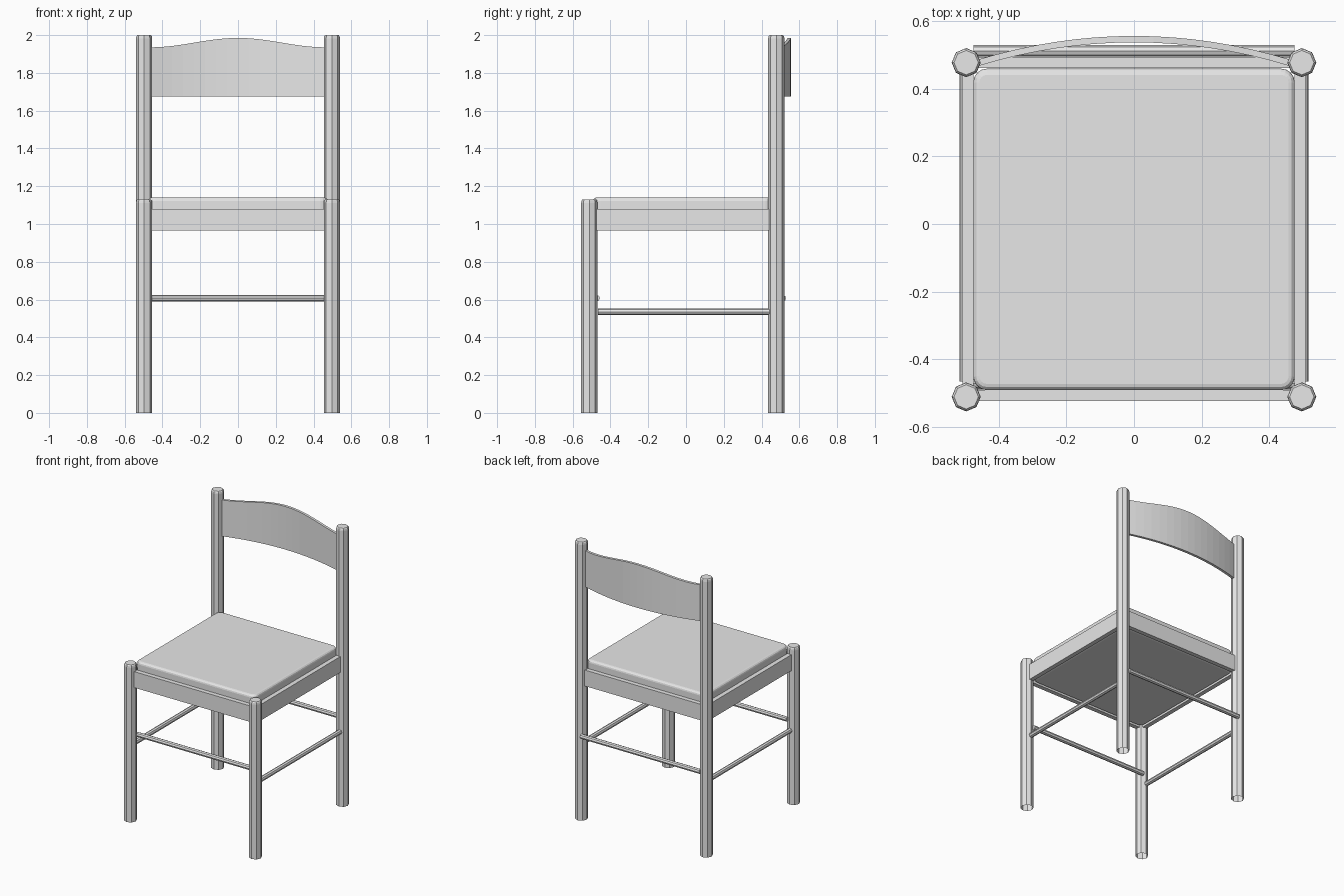
import bpy, bmesh, math
from mathutils import Matrix

if "Cube" in bpy.data.objects:
    bpy.data.objects.remove(bpy.data.objects["Cube"], do_unlink=True)

grey = bpy.data.materials.new("plain_grey")
grey.use_nodes = True
GREY = (0.8, 0.8, 0.8, 1)
grey.diffuse_color = GREY
grey.node_tree.nodes["Principled BSDF"].inputs["Base Color"].default_value = GREY


def finish(name, bm):
    bmesh.ops.recalc_face_normals(bm, faces=bm.faces)
    mesh = bpy.data.meshes.new(name)
    bm.to_mesh(mesh)
    bm.free()
    mesh.materials.append(grey)
    obj = bpy.data.objects.new(name, mesh)
    bpy.context.collection.objects.link(obj)
    return obj


def box_mesh(lo, hi):
    bm = bmesh.new()
    bmesh.ops.create_cube(bm, size=1)
    for v in bm.verts:
        for i in range(3):
            v.co[i] = hi[i] if v.co[i] > 0 else lo[i]
    return bm


def leg(name, x, y, height):
    # Eight-sided post, open at the foot, with a softened top
    bm = bmesh.new()
    rings = []
    for r, z in ((0.043, 0), (0.043, height - 0.018),
                 (0.041, height - 0.006), (0.036, height)):
        rings.append([bm.verts.new((x + r * math.cos(k * math.pi / 4),
                                    y + r * math.sin(k * math.pi / 4), z))
                      for k in range(8)])
    for a, b in zip(rings, rings[1:]):
        for k in range(8):
            n = (k + 1) % 8
            bm.faces.new((a[k], a[n], b[n], b[k]))
    bm.faces.new(rings[-1])
    finish(name, bm)


def rod(name, center, length, axis):
    bm = bmesh.new()
    bmesh.ops.create_cone(bm, cap_ends=True, segments=8, radius1=0.017,
                          radius2=0.017, depth=length)
    turn = Matrix.Rotation(math.pi / 2, 4, "Y" if axis == "X" else "X")
    bmesh.ops.transform(bm, matrix=Matrix.Translation(center) @ turn, verts=bm.verts)
    finish(name, bm)


LEG_X, FRONT_Y, BACK_Y = 0.497, -0.512, 0.478
APRON_LOW, APRON_HIGH = 0.965, 1.08
HALF = 0.016

# Legs, side aprons and side rods
for side, s in (("left", 1), ("right", -1)):
    x = s * LEG_X
    leg("front_leg_" + side, x, FRONT_Y, 1.13)
    leg("back_leg_" + side, x, BACK_Y, 2.0)
    xc = s * 0.492
    finish("side_apron_" + side, box_mesh((xc - HALF, -0.48, APRON_LOW),
                                          (xc + HALF, 0.45, APRON_HIGH)))
    rod("side_rod_" + side, (s * 0.5, -0.012, 0.535), 0.91, "Y")

# Front and back aprons, with rods set a little behind the leg centres
for end, y in (("front", FRONT_Y + 0.004), ("back", BACK_Y)):
    finish(end + "_apron", box_mesh((-0.465, y - HALF, APRON_LOW),
                                    (0.465, y + HALF, APRON_HIGH)))
    rod(end + "_rod", (0, y + 0.035, 0.607), 0.95, "X")

# Seat cushion with rounded corners and soft edges
bm = box_mesh((-0.476, -0.492, 0.97), (0.476, 0.46, 1.14))
upright = [e for e in bm.edges if abs(e.verts[0].co.z - e.verts[1].co.z) > 0.1]
bmesh.ops.bevel(bm, geom=upright, offset=0.04, segments=4, profile=0.5, affect="EDGES")
rims = [e for e in bm.edges if abs(e.verts[0].co.z - e.verts[1].co.z) < 0.01]
bmesh.ops.bevel(bm, geom=rims, offset=0.018, segments=3, profile=0.5, affect="EDGES")
finish("seat", bm)

# Bowed backrest with a crested top edge
bm = bmesh.new()
sections = []
STEPS = 16
for i in range(STEPS + 1):
    u = 2 * i / STEPS - 1
    x = 0.465 * u
    bow = 0.071 * (1 - u * u)
    top = 1.935 + 0.025 * (1 + math.cos(math.pi * u))
    inner, outer = 0.467 + bow, 0.486 + bow
    sections.append([bm.verts.new(p) for p in (
        (x, inner, 1.675), (x, outer, 1.675), (x, outer, top), (x, inner, top))])
for a, b in zip(sections, sections[1:]):
    for k in range(4):
        n = (k + 1) % 4
        bm.faces.new((a[k], a[n], b[n], b[k]))
bm.faces.new(sections[0])
bm.faces.new(sections[-1])
finish("backrest", bm)
